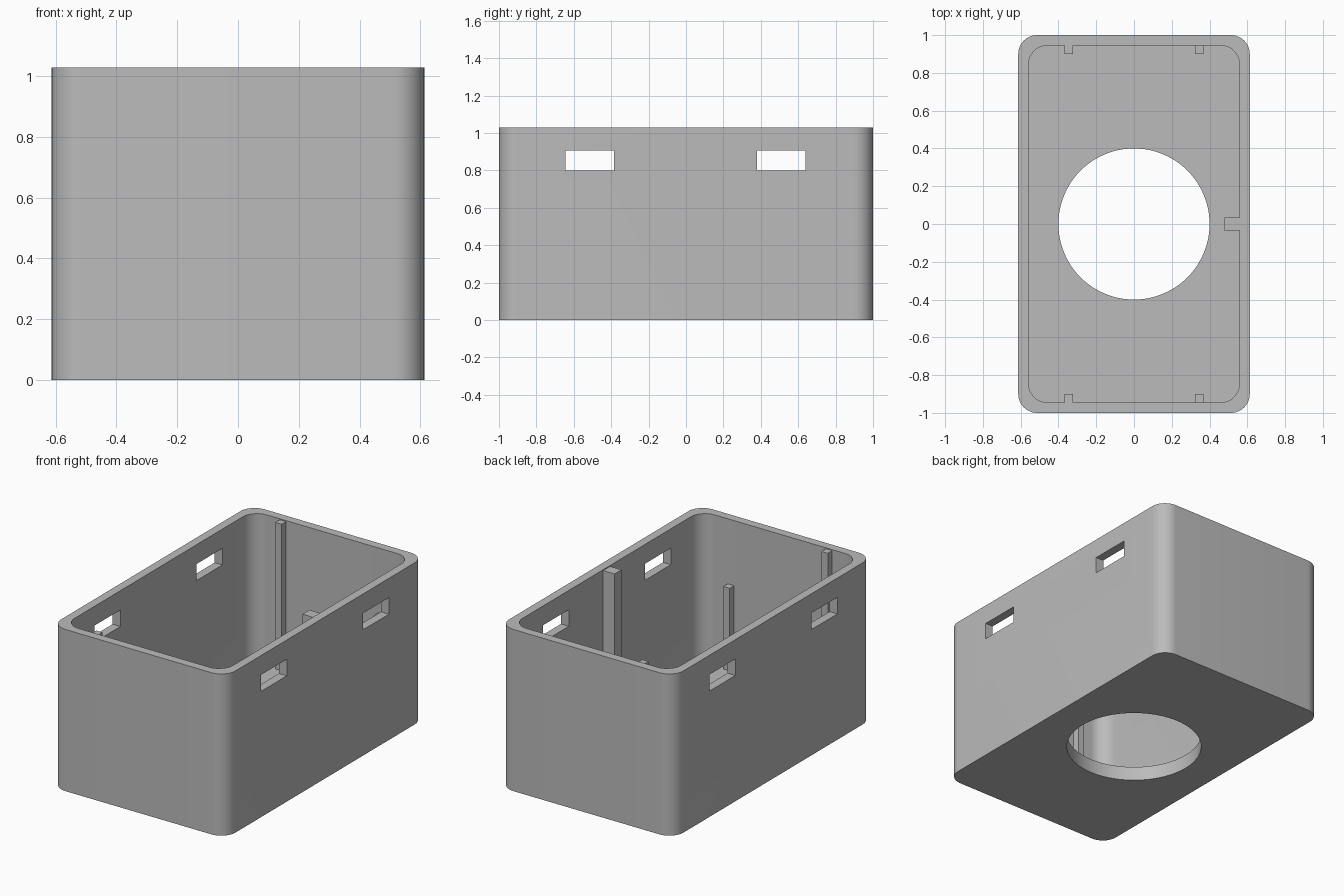
import bpy
import bmesh
import math
from mathutils import Matrix, Vector

if "Cube" in bpy.data.objects:
    bpy.data.objects.remove(bpy.data.objects["Cube"], do_unlink=True)

HEIGHT, FLOOR = 1.028, 0.09
HALF_X, HALF_Y, WALL = 0.613, 1.0, 0.055

grey = bpy.data.materials.new("light grey")
grey.use_nodes = True
grey.diffuse_color = (0.5, 0.5, 0.5, 1)
grey.node_tree.nodes["Principled BSDF"].inputs["Base Color"].default_value = (0.5, 0.5, 0.5, 1)


def finish(name, bm):
    mesh = bpy.data.meshes.new(name)
    bm.to_mesh(mesh)
    bm.free()
    mesh.materials.append(grey)
    obj = bpy.data.objects.new(name, mesh)
    bpy.context.collection.objects.link(obj)
    return obj


def box(name, low, high, radius=0):
    """Box between two corners, with optional rounded upright edges."""
    low, high = Vector(low), Vector(high)
    bm = bmesh.new()
    place = Matrix.Translation((low + high) / 2) @ Matrix.Diagonal((*(high - low), 1))
    bmesh.ops.create_cube(bm, size=1, matrix=place)
    if radius:
        upright = [e for e in bm.edges
                   if abs(e.verts[0].co.z - e.verts[1].co.z) > 0.1]
        bmesh.ops.bevel(bm, geom=upright, offset=radius, offset_type='OFFSET',
                        segments=12, profile=0.5, affect='EDGES')
    return finish(name, bm)


def cut(target, cutter):
    mod = target.modifiers.new("cut", 'BOOLEAN')
    mod.operation = 'DIFFERENCE'
    mod.solver = 'EXACT'
    mod.object = cutter
    bpy.context.view_layer.objects.active = target
    bpy.ops.object.modifier_apply(modifier=mod.name)
    bpy.data.objects.remove(cutter, do_unlink=True)


# Open box with rounded corners
shell = box("case_shell", (-HALF_X, -HALF_Y, 0), (HALF_X, HALF_Y, HEIGHT), 0.1)
inner_x, inner_y = HALF_X - WALL, HALF_Y - WALL
cut(shell, box("cavity_cutter", (-inner_x, -inner_y, FLOOR),
               (inner_x, inner_y, HEIGHT + 0.2), 0.1))

# Round opening in the floor
hole = bmesh.new()
bmesh.ops.create_cone(hole, cap_ends=True, segments=96, radius1=0.4, radius2=0.4, depth=0.5)
cut(shell, finish("hole_cutter", hole))

# Two slots through each long wall
for y in (-0.515, 0.51):
    cut(shell, box("slot_cutter", (-1, y - 0.13, 0.8), (1, y + 0.13, 0.905)))

# Smooth rounded corners, crisp edges
bpy.ops.object.select_all(action='DESELECT')
shell.select_set(True)
bpy.context.view_layer.objects.active = shell
bpy.ops.object.shade_smooth_by_angle(angle=math.radians(30))

# Slim posts on the end walls: tall on the right, short on the left
for x, side, top in ((-0.345, "right", 1.022), (0.345, "left", 0.615)):
    for sign, end in ((-1, "front"), (1, "back")):
        ys = sorted((sign * 0.9, sign * (inner_y + 0.01)))
        box(f"{end}_{side}_post", (x - 0.022, ys[0], FLOOR - 0.01),
            (x + 0.022, ys[1], top))

# Wider post at the middle of the left wall
box("middle_post", (0.478, -0.035, FLOOR - 0.01), (inner_x + 0.01, 0.035, 1.022))
